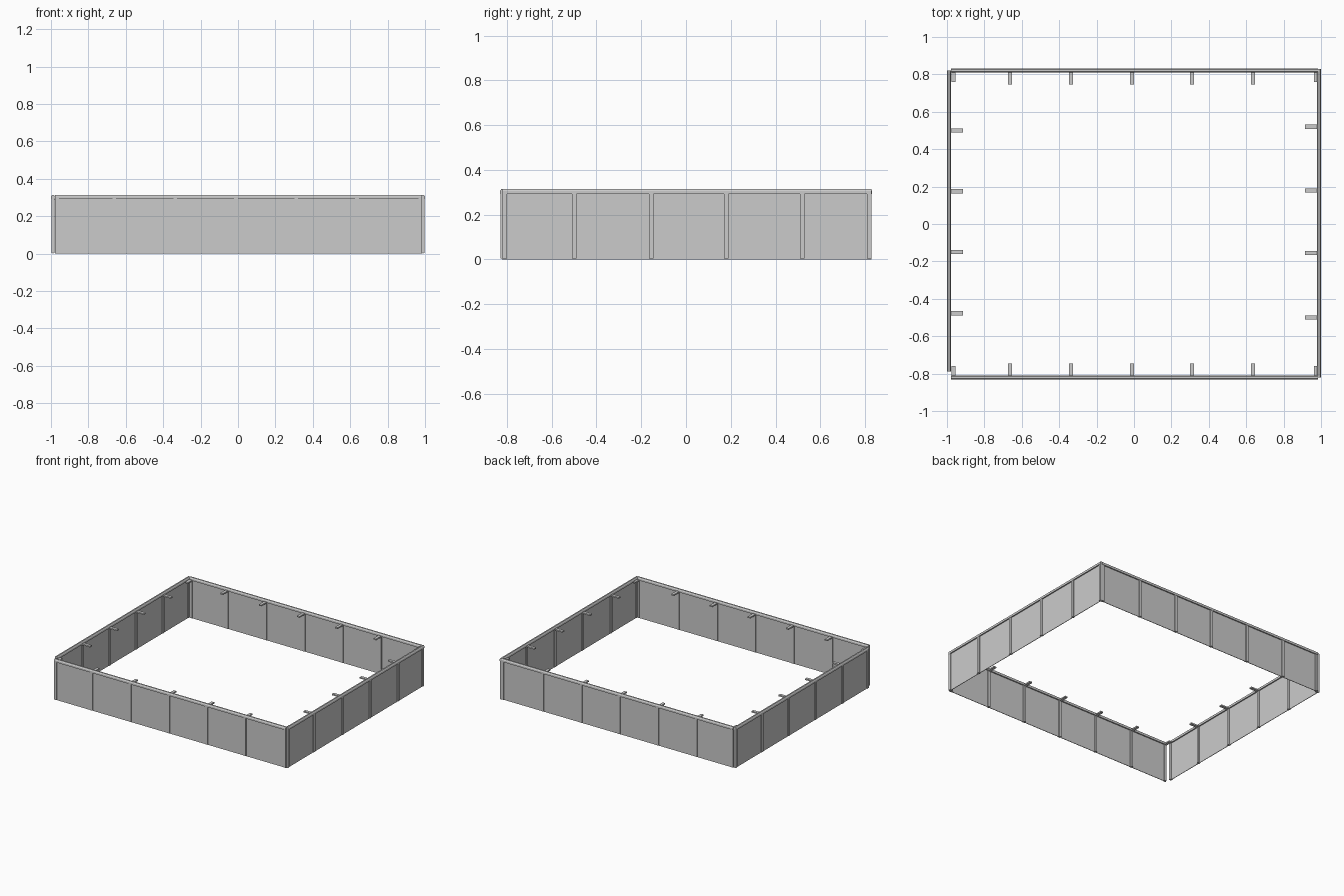
import bpy, bmesh
from mathutils import Matrix, Vector

if "Cube" in bpy.data.objects:
    bpy.data.objects.remove(bpy.data.objects["Cube"])


def make_object(name, bm):
    bmesh.ops.recalc_face_normals(bm, faces=bm.faces)
    mesh = bpy.data.meshes.new(name)
    bm.to_mesh(mesh)
    bm.free()
    ob = bpy.data.objects.new(name, mesh)
    bpy.context.collection.objects.link(ob)
    return ob


def box(bm, lo, hi, M):
    """Box in wall coordinates: u along the wall, v outward, z up."""
    lo, hi = Vector(lo), Vector(hi)
    T = Matrix.Translation((lo + hi) / 2) @ Matrix.Diagonal((*(hi - lo), 1))
    bmesh.ops.create_cube(bm, size=1, matrix=M @ T)


def rail(bm, u0, u1, M):
    # Chamfered capping profile (v, z)
    prof = [(-0.011, 0.292), (0.011, 0.292), (0.011, 0.305),
            (0.005, 0.314), (-0.005, 0.314), (-0.011, 0.305)]
    ends = [[bm.verts.new(M @ Vector((u, v, z))) for v, z in prof] for u in (u0, u1)]
    n = len(prof)
    for i in range(n):
        j = (i + 1) % n
        bm.faces.new((ends[0][i], ends[0][j], ends[1][j], ends[1][i]))
    bm.faces.new(ends[0])
    bm.faces.new(ends[1][::-1])


def wall(side, M, u0, u1, posts, tab_len, end_tabs):
    # Thin infill panel
    bm = bmesh.new()
    box(bm, (u0, -0.002, 0), (u1, 0.002, 0.298), M)
    make_object(side + "_panel", bm)
    # Top capping rail
    bm = bmesh.new()
    rail(bm, u0, u1, M)
    make_object(side + "_top_rail", bm)
    # Slim posts, including the two ends
    bm = bmesh.new()
    for u in [u0 + 0.010] + posts + [u1 - 0.010]:
        box(bm, (u - 0.010, -0.009, 0.003), (u + 0.010, 0.009, 0.296), M)
    make_object(side + "_posts", bm)
    # Inward tabs under the rail
    bm = bmesh.new()
    tabs = [(u, tab_len) for u in posts]
    if end_tabs:
        tabs += [(u0 + 0.012, 0.062), (u1 - 0.012, 0.062)]
    for u, length in tabs:
        box(bm, (u - 0.011, -length, 0.288), (u + 0.011, 0, 0.298), M)
    make_object(side + "_tabs", bm)


def frame(u, v, origin):
    """Wall axes: u along, v outward, placed at origin."""
    M = Matrix.Identity(4)
    M.col[0][:3] = u
    M.col[1][:3] = v
    M.col[3][:3] = origin
    return M


long_posts = [-0.662, -0.336, -0.011, 0.311, 0.636]
for side, s in (("front", -1), ("back", 1)):
    wall(side, frame((1, 0, 0), (0, s, 0), (0, s * 0.82, 0)),
         -0.978, 0.985, long_posts, 0.073, True)

wall("right", frame((0, 1, 0), (1, 0, 0), (0.989, 0, 0)),
     -0.82, 0.828, [-0.50, -0.155, 0.18, 0.52], 0.076, False)
wall("left", frame((0, 1, 0), (-1, 0, 0), (-0.989, 0, 0)),
     -0.788, 0.82, [-0.477, -0.15, 0.175, 0.50], 0.076, False)
